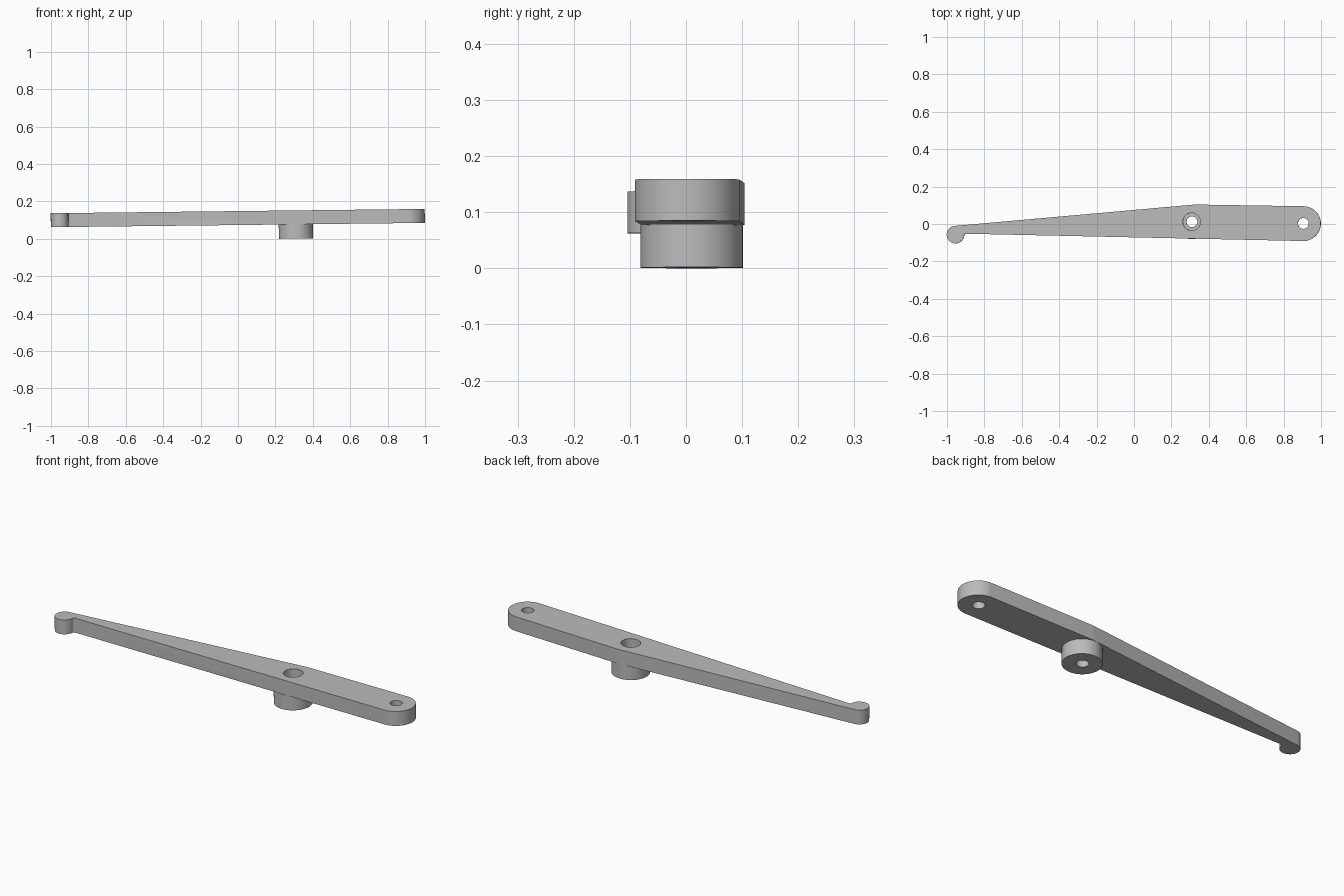
import bpy, bmesh
from math import cos, sin, radians
from mathutils import Matrix

cube = bpy.data.objects.get("Cube")
if cube:
    bpy.data.objects.remove(cube, do_unlink=True)

metal = bpy.data.materials.new("plain_grey")
metal.use_nodes = True
GREY = (0.5, 0.5, 0.5, 1)
metal.diffuse_color = GREY
metal.node_tree.nodes["Principled BSDF"].inputs["Base Color"].default_value = GREY


def arc(cx, cy, r, start, end, steps):
    """Points along an arc, angles in degrees."""
    angles = [radians(start + (end - start) * i / steps) for i in range(steps + 1)]
    return [(cx + r * cos(a), cy + r * sin(a)) for a in angles]


def prism(name, outline, z0, z1):
    """Extrude a flat outline between two heights."""
    bm = bmesh.new()
    face = bm.faces.new([bm.verts.new((x, y, z0)) for x, y in outline])
    top = bmesh.ops.extrude_face_region(bm, geom=[face])["geom"]
    verts = [v for v in top if isinstance(v, bmesh.types.BMVert)]
    bmesh.ops.translate(bm, verts=verts, vec=(0, 0, z1 - z0))
    bmesh.ops.recalc_face_normals(bm, faces=bm.faces)
    mesh = bpy.data.meshes.new(name)
    bm.to_mesh(mesh)
    bm.free()
    mesh.materials.append(metal)
    obj = bpy.data.objects.new(name, mesh)
    bpy.context.collection.objects.link(obj)
    return obj


def disc(name, x, y, r, z0, z1):
    return prism(name, arc(x, y, r, 0, 352.5, 47), z0, z1)


def combine(target, other, operation):
    """Apply a boolean and discard the helper."""
    mod = target.modifiers.new(operation, "BOOLEAN")
    mod.operation, mod.object, mod.solver = operation, other, "EXACT"
    bpy.context.view_layer.objects.active = target
    bpy.ops.object.modifier_apply(modifier=mod.name)
    bpy.data.objects.remove(other, do_unlink=True)


BOTTOM, TOP = 0.0735, 0.148
PIVOT = (0.31, 0.012)

# Tapered arm: rounded wide end, shallow bend at the pivot, hooked narrow end
outline = arc(0.907, 0.002, 0.093, -91, 88, 24)
outline += arc(0.33, 0.004, 0.1, 88, 95, 3)
outline += arc(-0.953, -0.057, 0.047, 95, 360, 28)
outline += arc(-0.898, -0.060, 0.008, 180, 90, 4)
arm = prism("lever_arm", outline, BOTTOM, TOP)

# Pivot boss under the arm
combine(arm, disc("pivot_boss", PIVOT[0], 0.01, 0.0915, -0.0025, BOTTOM + 0.001), "UNION")

# Stepped pivot bore and the plain hole in the wide end
combine(arm, disc("pivot_counterbore", *PIVOT, 0.047, 0.03, 0.3), "DIFFERENCE")
combine(arm, disc("pivot_bore", *PIVOT, 0.029, -0.1, 0.2), "DIFFERENCE")
combine(arm, disc("end_hole", 0.907, 0.003, 0.029, -0.1, 0.3), "DIFFERENCE")

# Slight tilt, wide end up, then rest on the ground
arm.data.transform(Matrix.Rotation(-0.0115, 4, "Y"))
low = min(v.co.z for v in arm.data.vertices)
arm.data.transform(Matrix.Translation((0, 0, -low)))

bpy.ops.object.select_all(action="DESELECT")
arm.select_set(True)
bpy.context.view_layer.objects.active = arm
bpy.ops.object.shade_smooth_by_angle(angle=radians(30))
